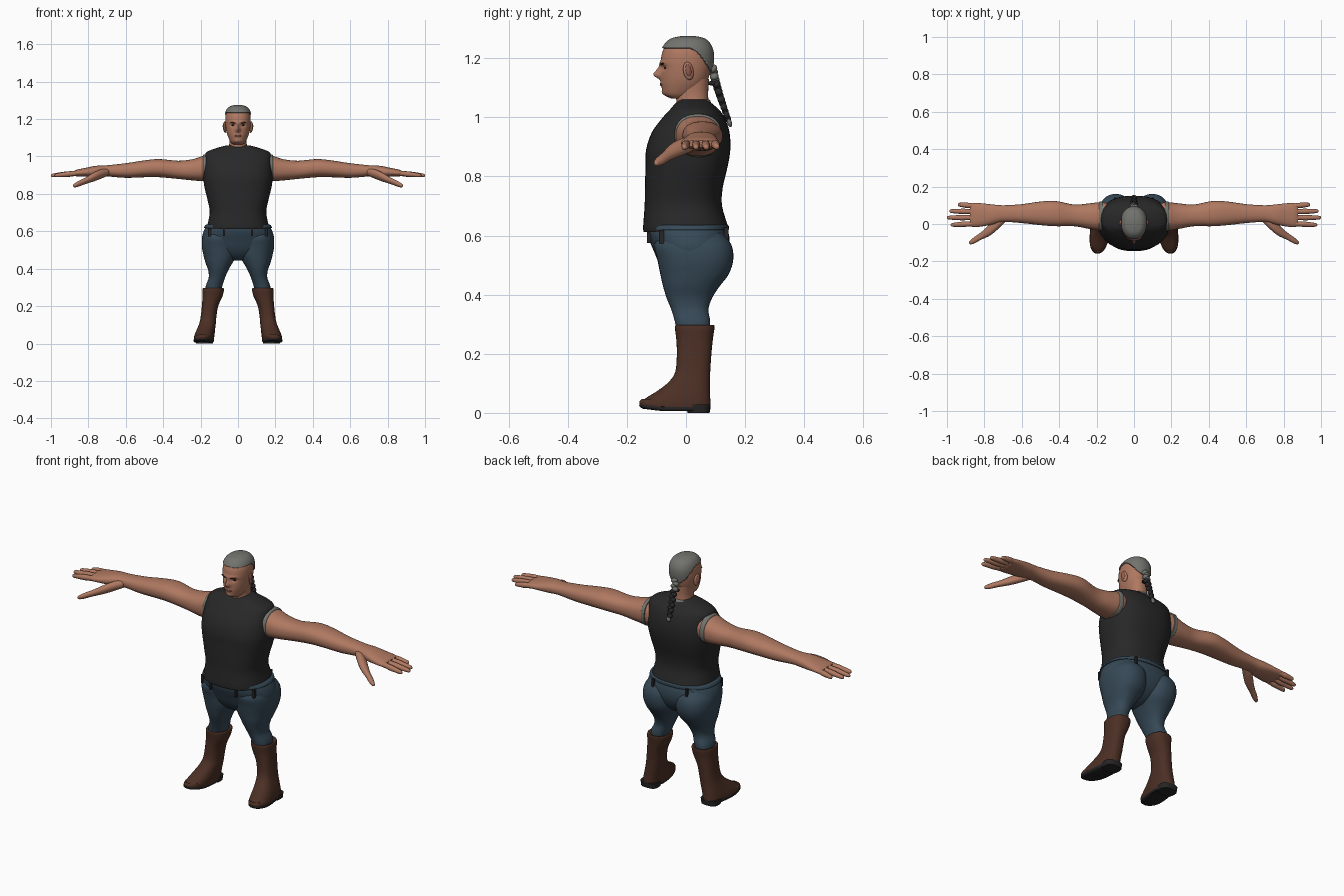
import bpy, bmesh, math
from mathutils import Vector, Matrix


def material(name, r, g, b):
    m = bpy.data.materials.new(name)
    m.diffuse_color = (r, g, b, 1)
    return m


SKIN = material("skin", 0.43, 0.19, 0.12)
VEST = material("charcoal cloth", 0.021, 0.021, 0.021)
JEANS = material("blue denim", 0.037, 0.067, 0.095)
BOOT = material("brown leather", 0.072, 0.029, 0.018)
HAIR = material("grey hair", 0.17, 0.17, 0.155)
DARK = material("dark sole", 0.02, 0.018, 0.018)
LIP = material("lip", 0.3, 0.11, 0.08)
BROW = material("dark brow", 0.06, 0.035, 0.025)


def finish(name, bm, mat, mirror=False):
    bmesh.ops.recalc_face_normals(bm, faces=bm.faces)
    me = bpy.data.meshes.new(name)
    bm.to_mesh(me)
    bm.free()
    me.materials.append(mat)
    ob = bpy.data.objects.new(name, me)
    bpy.context.collection.objects.link(ob)
    if mirror:
        ob.modifiers.new("mirror", 'MIRROR').use_mirror_merge = False
    bpy.ops.object.select_all(action='DESELECT')
    ob.select_set(True)
    bpy.context.view_layer.objects.active = ob
    bpy.ops.object.shade_smooth_by_angle(angle=math.radians(50))
    return ob


def spline(secs, steps):
    """Smooth in-between sections (Catmull-Rom)."""
    out = []
    for i in range(len(secs) - 1):
        a, b, c, d = (secs[max(0, min(len(secs) - 1, i + k))] for k in (-1, 0, 1, 2))
        for s in range(steps):
            t = s / steps
            out.append([0.5 * (2 * q + (r - p) * t + (2 * p - 5 * q + 4 * r - s4) * t * t
                               + (3 * q - p - 3 * r + s4) * t ** 3)
                        for p, q, r, s4 in zip(a, b, c, d)])
    return out + [list(secs[-1])]


def loft(name, secs, mat, axis='z', n=32, power=2.3, steps=4, warp=None, mirror=False, keep=None):
    """Skin over sections (position, a min, a max, b min, b max) along one axis."""
    bm = bmesh.new()
    rings = []
    for t, a0, a1, b0, b1 in spline(secs, steps):
        ring = []
        for k in range(n):
            w = 2 * math.pi * k / n
            c, s = math.cos(w), math.sin(w)
            a = (a0 + a1) / 2 + (a1 - a0) / 2 * math.copysign(abs(c) ** (2 / power), c)
            b = (b0 + b1) / 2 + (b1 - b0) / 2 * math.copysign(abs(s) ** (2 / power), s)
            co = Vector((a, b, t) if axis == 'z' else (t, a, b))
            ring.append(bm.verts.new(warp(co) if warp else co))
        rings.append(ring)
    for r0, r1 in zip(rings, rings[1:]):
        for k in range(n):
            j = (k + 1) % n
            bm.faces.new((r0[k], r0[j], r1[j], r1[k]))
    bm.faces.new(rings[0])
    bm.faces.new(rings[-1])
    if keep:
        bad = [f for f in bm.faces if not keep(f.calc_center_median())]
        bmesh.ops.delete(bm, geom=bad, context='FACES')
    return finish(name, bm, mat, mirror)


def blob(name, loc, size, mat, mirror=False, tilt=(0, 0, 0)):
    bm = bmesh.new()
    rot = Matrix.Rotation(tilt[2], 4, 'Z') @ Matrix.Rotation(tilt[1], 4, 'Y') @ Matrix.Rotation(tilt[0], 4, 'X')
    bmesh.ops.create_uvsphere(bm, u_segments=20, v_segments=12, radius=1,
                              matrix=Matrix.Translation(loc) @ rot @ Matrix.Diagonal((*size, 1)))
    return finish(name, bm, mat, mirror)


def box(name, loc, size, mat, mirror=False):
    bm = bmesh.new()
    bmesh.ops.create_cube(bm, size=1, matrix=Matrix.Translation(loc) @ Matrix.Diagonal((*size, 1)))
    return finish(name, bm, mat, mirror)


def sym(rows):
    """Rows of (z, half width, y min, y max) to full sections."""
    return [(z, -w, w, y0, y1) for z, w, y0, y1 in rows]


# Vest
loft("vest", sym([(.612, .163, -.143, .14), (.63, .164, -.145, .142), (.70, .151, -.14, .122),
                  (.76, .161, -.139, .124), (.83, .178, -.137, .14), (.89, .186, -.135, .15),
                  (.95, .183, -.115, .147), (1.0, .178, -.078, .13), (1.025, .165, -.055, .112),
                  (1.045, .115, -.038, .09), (1.06, .06, -.02, .07)]), VEST, n=64, power=2.45)
loft("neck_trim", sym([(1.02, .072, -.056, .09), (1.045, .062, -.045, .082), (1.05, .054, -.037, .077)]),
     HAIR, warp=lambda c: c + Vector((0, 0, (c.y - .03) * .22)))
loft("armhole_trim", [(.165, -.04, .121, .866, 1.012), (.183, -.038, .12, .866, 1.01),
                      (.188, -.033, .115, .871, 1.004)], HAIR, 'x', mirror=True)

# Neck and head
loft("neck", sym([(.99, .07, -.035, .09), (1.04, .052, -.032, .078), (1.08, .046, -.035, .075),
                  (1.13, .05, -.04, .078)]), SKIN)


def bump(c, x, z, sx, sz):
    return math.exp(-((abs(c.x) - x) / sx) ** 2 - ((c.z - z) / sz) ** 2)


def face(c):
    if c.y < -.01:
        c.y -= .022 * bump(c, 0, 1.143, .011, .013) + .012 * bump(c, 0, 1.16, .008, .017)
        c.y -= .005 * bump(c, .02, 1.183, .025, .008) + .004 * bump(c, 0, 1.112, .018, .01)
        c.y -= .005 * bump(c, 0, 1.082, .018, .01)
        c.y += .008 * bump(c, .027, 1.168, .013, .009)
    return c


HEAD = [(1.064, .026, -.052, .0), (1.078, .04, -.074, .03), (1.105, .053, -.082, .06),
        (1.13, .061, -.084, .075), (1.16, .066, -.084, .083), (1.19, .068, -.085, .087),
        (1.22, .066, -.08, .085), (1.245, .057, -.066, .074), (1.262, .04, -.045, .055),
        (1.27, .015, -.01, .022)]
loft("head", sym(HEAD), SKIN, n=96, power=2.15, steps=8, warp=face)
blob("ear", (.07, .008, 1.157), (.008, .018, .031), SKIN, True, (.2, 0, .3))
blob("ear_lobe_ring", (.076, .008, 1.159), (.005, .010, .02), LIP, True, (.2, 0, .3))
blob("eye", (.027, -.068, 1.167), (.011, .006, .004), DARK, True, (0, 0, .25))
blob("eyebrow", (.028, -.081, 1.181), (.016, .005, .0032), BROW, True, (0, -.1, .3))
blob("mouth", (0, -.083, 1.111), (.019, .0055, .005), LIP)

# Swept-back hair with shaved sides
hair = loft("hair", sym([(z + .005, w + .005, a - .005, b + .008) for z, w, a, b in HEAD]), HAIR,
            n=96, power=2.15, steps=8,
            keep=lambda c: c.z > 1.236 - 11 * max(0, c.y) ** 2 and c.z > 1.13)
mod = hair.modifiers.new("thickness", 'SOLIDIFY')
mod.thickness, mod.offset = .008, -1

# Braid
for i in range(14):
    t = i / 13
    r = .019 - .007 * t
    blob("braid_knot", (.004 * (-1) ** i, .09 + .052 * t ** 1.2, 1.165 - .17 * t), (r, r * .85, .013),
         HAIR if i < 4 else VEST, tilt=(.3, .4 * (-1) ** i, 0))
blob("braid_tie", (0, .091, 1.115), (.021, .019, .008), DARK)
blob("braid_tip", (0, .147, .982), (.012, .008, .016), HAIR, tilt=(.3, 0, 0))

# Arms and palms
loft("arm", [(.10, -.01, .10, .90, .99), (.17, -.034, .116, .87, 1.006), (.24, -.026, .11, .872, .986),
             (.32, -.012, .104, .88, .977), (.42, -.012, .123, .889, .986), (.50, -.006, .12, .889, .979),
             (.60, .005, .106, .886, .964), (.70, .011, .10, .893, .953), (.76, -.003, .105, .89, .95),
             (.82, -.014, .111, .892, .938), (.86, -.016, .112, .893, .93), (.878, -.008, .104, .9, .922)],
     SKIN, 'x', n=40, mirror=True)

# Fingers: base y, tip y, tip x, tip z
for y0, y1, x1, z1 in ((.002, -.005, .98, .898), (.034, .034, 1.0, .898),
                       (.066, .069, .987, .898), (.096, .104, .942, .9)):
    rows = []
    for t, r in ((0, .014), (.3, .0135), (.45, .0145), (.8, .0115), (.95, .009), (1, .003)):
        x, y, z = .85 + (x1 - .85) * t, y0 + (y1 - y0) * t, .912 + (z1 - .912) * t
        rows.append((x, y - r, y + r, z - r, z + r))
    loft("finger", rows, SKIN, 'x', n=16, power=2, mirror=True)
loft("thumb", [(.69, .01, .05, .9, .935), (.73, -.03, .035, .882, .932), (.77, -.062, .0, .867, .915),
               (.815, -.083, -.042, .853, .888), (.855, -.104, -.07, .838, .868),
               (.875, -.109, -.088, .835, .855), (.882, -.104, -.096, .84, .848)],
     SKIN, 'x', n=20, power=2, mirror=True)

# Jeans
loft("jeans_hips", sym([(.64, .16, -.132, .132), (.60, .184, -.13, .146), (.55, .192, -.11, .146),
                        (.50, .165, -.088, .125), (.465, .10, -.06, .09), (.445, .03, -.03, .05)]),
     JEANS, n=64, power=2.3)
loft("jeans_leg", [(.61, .03, .16, -.08, .12), (.57, .006, .188, -.107, .153), (.52, .002, .193, -.097, .16),
                   (.47, .008, .184, -.087, .145), (.43, .03, .173, -.078, .115), (.39, .053, .159, -.066, .089),
                   (.35, .07, .157, -.05, .076), (.31, .083, .172, -.038, .082), (.27, .095, .175, -.03, .08)],
     JEANS, n=40, mirror=True)
loft("waistband", sym([(.618, .18, -.136, .144), (.622, .181, -.137, .145), (.632, .176, -.137, .145),
                       (.636, .17, -.134, .14)]), JEANS, n=64)
box("front_belt_loop", (.075, -.125, .597), (.012, .014, .045), DARK, True)
box("back_belt_loop", (.10, .136, .607), (.012, .014, .04), DARK, True)
box("side_belt_loop", (.152, -.082, .595), (.014, .014, .045), DARK, True)

# Boots
toe_out = lambda c: c + Vector((max(0, -c.y) * .1, 0, max(0, -c.y - .08) * .12 if c.z < .04 else 0))
loft("boot", [(.292, .09, .175, -.02, .08), (.297, .078, .186, -.034, .094), (.285, .075, .19, -.037, .096),
              (.25, .084, .19, -.033, .091), (.20, .106, .193, -.031, .086), (.14, .116, .2, -.036, .082),
              (.105, .119, .208, -.058, .081), (.075, .122, .218, -.096, .081), (.05, .124, .226, -.136, .082),
              (.03, .126, .23, -.157, .083), (.016, .128, .23, -.155, .081)],
     BOOT, n=48, power=2.4, warp=toe_out, mirror=True)
loft("boot_sole", [(.006, .132, .226, -.145, .078), (.012, .128, .231, -.157, .082), (.02, .128, .231, -.158, .082)],
     DARK, n=48, power=2.4, warp=toe_out, mirror=True)
loft("boot_heel", [(0, .134, .224, .005, .08), (.028, .13, .228, .0, .083)], DARK, power=3, mirror=True)
